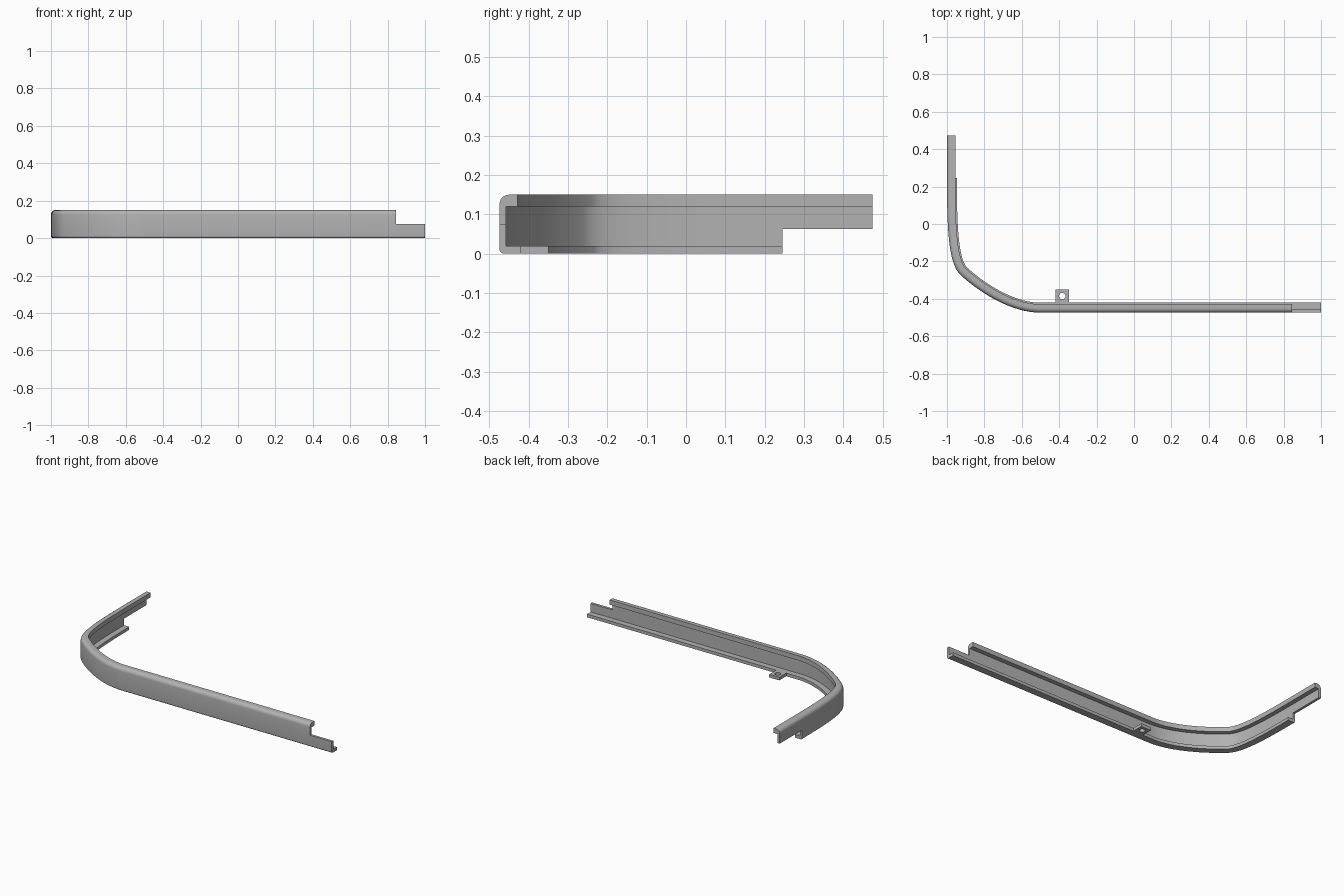
import bpy, bmesh
from math import sin, cos, pi, radians
from mathutils import Vector
from mathutils.geometry import interpolate_bezier

cube = bpy.data.objects.get("Cube")
if cube:
    bpy.data.objects.remove(cube, do_unlink=True)

grey = bpy.data.materials.new("plain grey")
grey.use_nodes = True
COLOUR = (0.45, 0.45, 0.45, 1)
grey.diffuse_color = COLOUR
grey.node_tree.nodes["Principled BSDF"].inputs["Base Color"].default_value = COLOUR

HEIGHT, LOWER_LIP = 0.15, 0.02


def finish(name, bm):
    bmesh.ops.recalc_face_normals(bm, faces=bm.faces)
    mesh = bpy.data.meshes.new(name)
    bm.to_mesh(mesh)
    bm.free()
    mesh.materials.append(grey)
    obj = bpy.data.objects.new(name, mesh)
    bpy.context.collection.objects.link(obj)
    return obj


def box(name, low, high):
    bm = bmesh.new()
    bmesh.ops.create_cube(bm, size=1)
    low, high = Vector(low), Vector(high)
    for v in bm.verts:
        v.co = (low + high) / 2 + v.co * (high - low)
    return finish(name, bm)


def cut(target, cutter):
    mod = target.modifiers.new("cut", 'BOOLEAN')
    mod.operation, mod.solver, mod.object = 'DIFFERENCE', 'EXACT', cutter
    bpy.context.view_layer.objects.active = target
    bpy.ops.object.modifier_apply(modifier=mod.name)
    bpy.data.objects.remove(cutter, do_unlink=True)


def arc(cx, cz, r, start, steps=6):
    angles = [start - pi / 2 * i / steps for i in range(steps + 1)]
    return [(cx + r * cos(a), cz + r * sin(a)) for a in angles]


# Channel section: depth inward from the outer face, and height
R_LOW, R_TOP = 0.012, 0.024
section = (arc(R_LOW, R_LOW, R_LOW, -pi / 2)
           + arc(R_TOP, HEIGHT - R_TOP, R_TOP, pi)
           + [(0.045, HEIGHT), (0.045, 0.12), (0.016, 0.12),
              (0.016, LOWER_LIP), (0.053, LOWER_LIP), (0.053, 0)])

# Outer edge of the bar: straight front, wide bend, straight side
front, bend, side = (Vector(p) for p in ((-0.5, -0.474), (-0.927, -0.273), (-1, 0.245)))
path = [Vector((1, -0.474))]
path += interpolate_bezier(front, Vector((-0.66, -0.474)), Vector((-0.83, -0.362)), bend, 18)
path += interpolate_bezier(bend, Vector((-0.99, -0.215)), Vector((-1, -0.05)), side, 18)[1:]
path.append(Vector((-1, 0.474)))
path = [Vector((p[0], p[1])) for p in path]

bm = bmesh.new()
rings = []
for i, p in enumerate(path):
    before = (p - path[i - 1]).normalized() if i else Vector((-1, 0))
    after = (path[i + 1] - p).normalized() if i < len(path) - 1 else Vector((0, 1))
    t = (before + after).normalized()
    inward = Vector((t.y, -t.x))
    rings.append([bm.verts.new((*(p + inward * d), z)) for d, z in section])
n = len(section)
for a, b in zip(rings, rings[1:]):
    for k in range(n):
        bm.faces.new((a[k], a[(k + 1) % n], b[(k + 1) % n], b[k]))
bm.faces.new(rings[0])
bm.faces.new(rings[-1])
bar = finish("curved_channel_bar", bm)

# Half-height joint steps at the two ends
cut(bar, box("front_end_notch", (0.845, -0.6, 0.075), (1.1, -0.3, 0.3)))
cut(bar, box("side_end_notch", (-1.1, 0.245, -0.1), (-0.8, 0.6, 0.0625)))

# Mounting tab with a screw hole
tab = box("mounting_tab", (-0.42, -0.421, 0), (-0.348, -0.35, LOWER_LIP))
bm = bmesh.new()
bmesh.ops.create_cone(bm, cap_ends=True, segments=32, radius1=0.017, radius2=0.017, depth=0.2)
bmesh.ops.translate(bm, verts=bm.verts, vec=(-0.384, -0.385, 0))
cut(tab, finish("screw_hole", bm))

# Smooth the bends, keep the lips crisp
bpy.ops.object.select_all(action='DESELECT')
for obj in (bar, tab):
    obj.select_set(True)
bpy.context.view_layer.objects.active = bar
bpy.ops.object.shade_smooth_by_angle(angle=radians(30))
